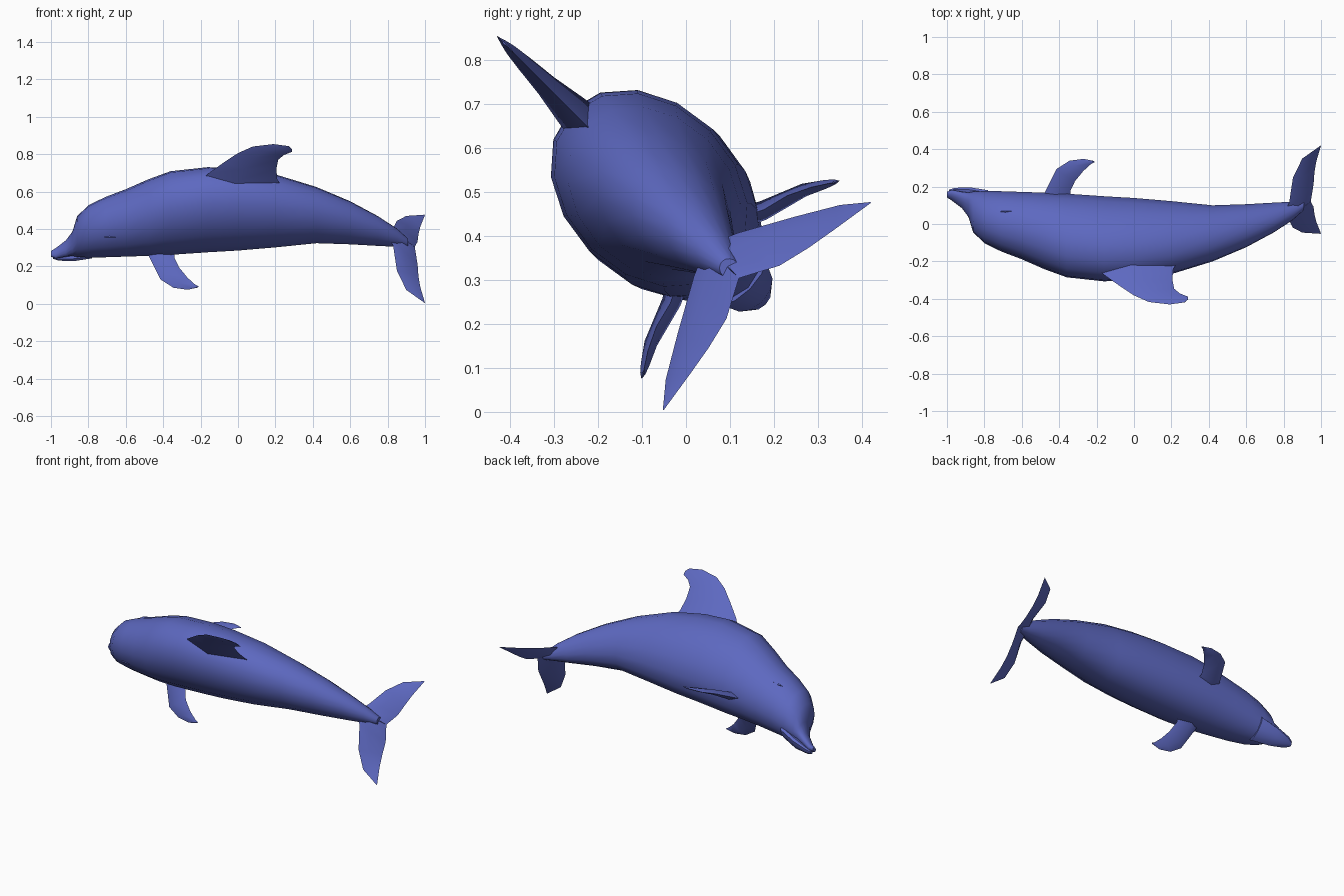
import bpy
from math import sin, cos, pi, radians
from mathutils import Vector, Matrix

if "Cube" in bpy.data.objects:
    bpy.data.objects.remove(bpy.data.objects["Cube"], do_unlink=True)

skin = bpy.data.materials.new("slate blue skin")
skin.use_nodes = True
color = (0.11, 0.14, 0.53, 1)
skin.diffuse_color = color
skin.node_tree.nodes["Principled BSDF"].inputs["Base Color"].default_value = color

# The animal is modelled upright, then rolled onto its side
ROLL = Matrix.Rotation(radians(45), 4, 'X') @ Matrix.Translation((0, 0.3, 0))


def loft(name, rings, angle=35):
    """Skin a list of equal rings of points and cap both ends."""
    n = len(rings[0])
    verts = [ROLL @ Vector(p) for ring in rings for p in ring]
    faces = [(r * n + i, r * n + (i + 1) % n, (r + 1) * n + (i + 1) % n, (r + 1) * n + i)
             for r in range(len(rings) - 1) for i in range(n)]
    faces += [tuple(range(n))[::-1], tuple(range(len(verts) - n, len(verts)))]
    mesh = bpy.data.meshes.new(name)
    mesh.from_pydata(verts, [], faces)
    mesh.materials.append(skin)
    obj = bpy.data.objects.new(name, mesh)
    bpy.context.collection.objects.link(obj)
    bpy.ops.object.select_all(action='DESELECT')
    obj.select_set(True)
    bpy.context.view_layer.objects.active = obj
    bpy.ops.object.mode_set(mode='EDIT')
    bpy.ops.mesh.select_all(action='SELECT')
    bpy.ops.mesh.normals_make_consistent(inside=False)
    bpy.ops.object.mode_set(mode='OBJECT')
    bpy.ops.object.shade_smooth_by_angle(angle=radians(angle))
    return obj


def tube(name, stations, sides):
    """Oval rings along x: (x, centre height, half width, half height)."""
    loft(name, [[(x, a * sin(2 * pi * i / sides), u + b * cos(2 * pi * i / sides))
                 for i in range(sides)] for x, u, a, b in stations])


def fin(name, stations, side=1):
    """Lens-shaped blade: (leading point, trailing point, half thickness)."""
    lead, trail = Vector(stations[0][0]), Vector(stations[0][1])
    span = Vector(stations[-1][0]) - (lead + trail) / 2
    normal = (trail - lead).cross(span).normalized()
    rings = []
    for front, back, thick in stations:
        front, back = Vector(front), Vector(back)
        mid = front.lerp(back, 0.4)
        ring = [front, mid + normal * thick, back, mid - normal * thick]
        rings.append([(p.x, p.y * side, p.z) for p in ring])
    loft(name, rings, 40)


# Arched body with rounded forehead and upper beak
tube("body", [
    (-1.0, 0.078, 0.018, 0.012), (-0.975, 0.082, 0.034, 0.022),
    (-0.92, 0.118, 0.05, 0.038), (-0.885, 0.155, 0.066, 0.065),
    (-0.86, 0.209, 0.10, 0.118), (-0.80, 0.248, 0.128, 0.15),
    (-0.71, 0.28, 0.15, 0.172), (-0.60, 0.312, 0.168, 0.192),
    (-0.48, 0.352, 0.187, 0.222), (-0.36, 0.387, 0.197, 0.25),
    (-0.16, 0.412, 0.197, 0.258), (0.0, 0.413, 0.19, 0.248),
    (0.2, 0.403, 0.172, 0.218), (0.42, 0.371, 0.135, 0.165),
    (0.6, 0.313, 0.102, 0.128), (0.75, 0.25, 0.068, 0.09),
    (0.85, 0.2, 0.042, 0.055), (0.91, 0.16, 0.022, 0.024)], 16)

# Lower jaw below the beak
tube("lower_jaw", [
    (-0.99, 0.058, 0.014, 0.01), (-0.96, 0.063, 0.032, 0.018),
    (-0.88, 0.085, 0.056, 0.03), (-0.78, 0.125, 0.075, 0.03)], 10)

# Swept-back fin on the ridge of the back
fin("dorsal_fin", [
    ((-0.2, 0, 0.62), (0.25, 0, 0.55), 0.05),
    ((-0.16, 0, 0.685), (0.21, 0, 0.64), 0.04),
    ((-0.08, 0, 0.765), (0.205, 0, 0.72), 0.026),
    ((0, 0, 0.84), (0.215, 0, 0.79), 0.018),
    ((0.08, 0, 0.89), (0.245, 0, 0.825), 0.012),
    ((0.19, 0, 0.908), (0.29, 0, 0.85), 0.007),
    ((0.27, 0, 0.893), (0.288, 0, 0.872), 0.002)])

# Paired flippers, tail flukes and eyelids
for label, side in (("left", 1), ("right", -1)):
    fin(label + "_flipper", [
        ((-0.50, 0.08, 0.235), (-0.34, 0.08, 0.235), 0.025),
        ((-0.475, 0.145, 0.20), (-0.34, 0.15, 0.20), 0.022),
        ((-0.415, 0.27, 0.155), (-0.315, 0.21, 0.185), 0.015),
        ((-0.345, 0.308, 0.13), (-0.27, 0.262, 0.16), 0.01),
        ((-0.27, 0.318, 0.125), (-0.23, 0.293, 0.14), 0.006),
        ((-0.215, 0.307, 0.13), (-0.21, 0.302, 0.134), 0.002)], side)
    fin(label + "_fluke", [
        ((0.80, 0, 0.235), (0.945, 0, 0.13), 0.02),
        ((0.83, 0.07, 0.205), (0.96, 0.085, 0.085), 0.015),
        ((0.85, 0.19, 0.138), (0.965, 0.16, 0.067), 0.01),
        ((0.90, 0.28, 0.085), (0.975, 0.23, 0.055), 0.006),
        ((0.995, 0.332, 0.042), (1.0, 0.333, 0.039), 0.001)], side)
    fin(label + "_eyelid", [
        ((-0.73, 0.115, 0.345), (-0.64, 0.125, 0.355), 0.012),
        ((-0.71, 0.145, 0.345), (-0.65, 0.152, 0.352), 0.004)], side)
